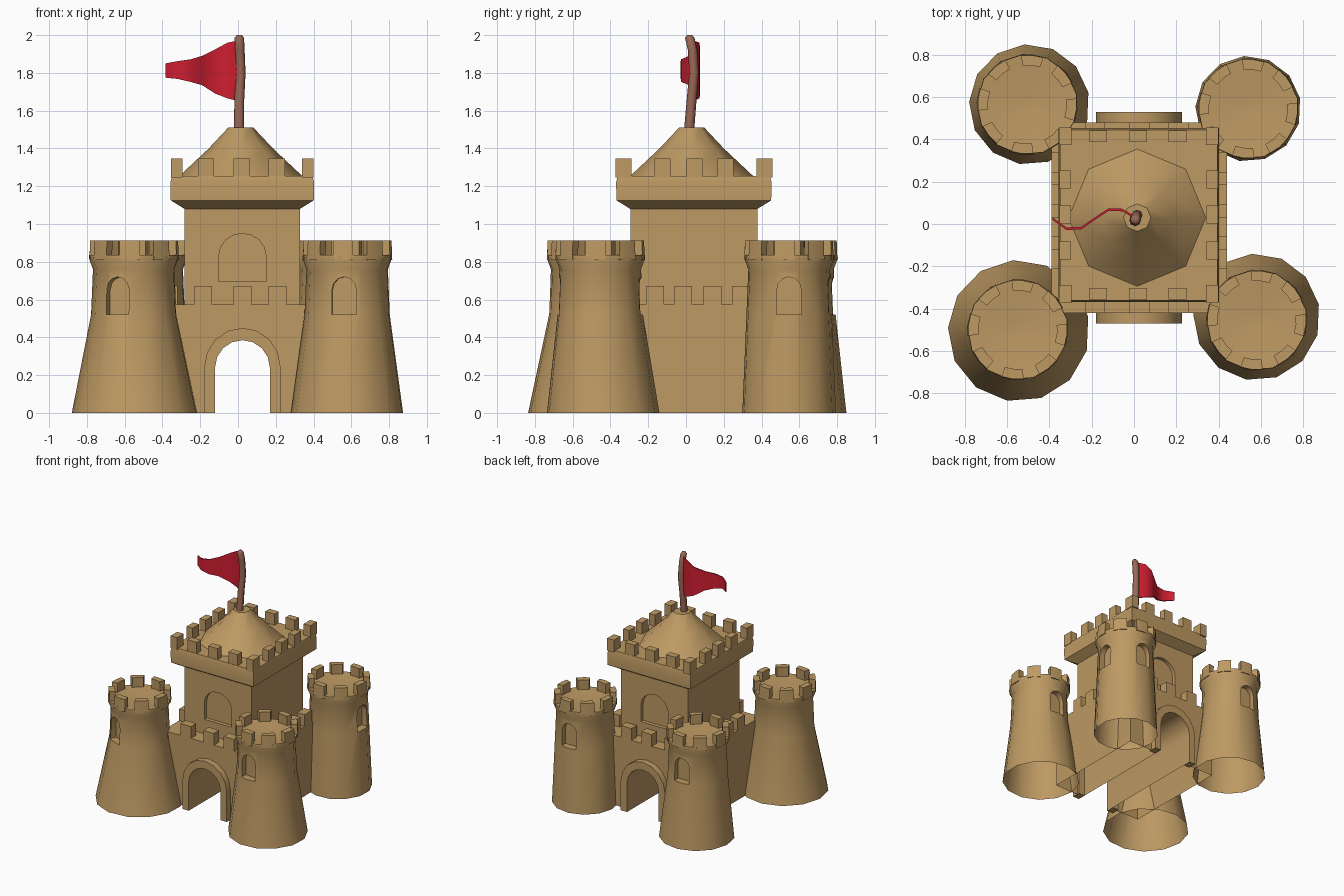
import bpy, bmesh, math
from mathutils import Vector

if "Cube" in bpy.data.objects:
    bpy.data.objects.remove(bpy.data.objects["Cube"])


def material(name, rgb):
    m = bpy.data.materials.new(name)
    m.diffuse_color = (*rgb, 1)
    m.use_nodes = True
    m.node_tree.nodes["Principled BSDF"].inputs["Base Color"].default_value = m.diffuse_color
    return m


SAND = material("sand", (0.51, 0.32, 0.125))
WOOD = material("pole_wood", (0.33, 0.14, 0.09))
RED = material("flag_red", (0.62, 0.013, 0.03))


def finish(name, bm, mat, angle=35):
    bmesh.ops.recalc_face_normals(bm, faces=bm.faces)
    me = bpy.data.meshes.new(name)
    bm.to_mesh(me)
    bm.free()
    ob = bpy.data.objects.new(name, me)
    bpy.context.collection.objects.link(ob)
    me.materials.append(mat)
    smooth(ob, angle)
    return ob


def smooth(ob, angle=35):
    bpy.ops.object.select_all(action='DESELECT')
    ob.select_set(True)
    bpy.context.view_layer.objects.active = ob
    bpy.ops.object.shade_smooth_by_angle(angle=math.radians(angle))


def loft(bm, rings, close=False):
    """Skin a list of point rings; cap the ends, or join last to first."""
    vs = [[bm.verts.new(p) for p in r] for r in rings]
    n = len(vs[0])
    pairs = list(zip(vs, vs[1:])) + ([(vs[-1], vs[0])] if close else [])
    for a, b in pairs:
        for i in range(n):
            j = (i + 1) % n
            bm.faces.new((a[i], a[j], b[j], b[i]))
    if not close:
        bm.faces.new(vs[0][::-1])
        bm.faces.new(vs[-1])


def circle(cx, cy, z, r, n, rot=0.0):
    return [(cx + r * math.cos(rot + math.tau * i / n),
             cy + r * math.sin(rot + math.tau * i / n), z) for i in range(n)]


def rect(x0, x1, y0, y1, z, grow=0.0):
    return [(x0 - grow, y0 - grow, z), (x1 + grow, y0 - grow, z),
            (x1 + grow, y1 + grow, z), (x0 - grow, y1 + grow, z)]


def box(bm, c, sx, sy, z0, z1):
    x, y = c
    loft(bm, [rect(x - sx / 2, x + sx / 2, y - sy / 2, y + sy / 2, z) for z in (z0, z1)])


def arch(w, bottom, spring, top, n=8):
    """Arch outline as (sideways, up) points."""
    pts = [(w / 2, bottom)]
    pts += [(w / 2 * math.cos(math.pi * i / n),
             spring + (top - spring) * math.sin(math.pi * i / n)) for i in range(n + 1)]
    return pts + [(-w / 2, bottom)]


def place(pts, origin, azimuth, d):
    """Stand an outline upright, d outward from origin along the azimuth."""
    a = math.radians(azimuth)
    out, side = Vector((math.cos(a), math.sin(a), 0)), Vector((-math.sin(a), math.cos(a), 0))
    o = Vector((*origin, 0))
    return [o + out * d + side * u + Vector((0, 0, z)) for u, z in pts]


def carve(ob, cuts):
    """Cut arch prisms (points, origin, azimuth, near, far), then open the underside."""
    bm = bmesh.new()
    for pts, o, az, d0, d1 in cuts:
        loft(bm, [place(pts, o, az, d0), place(pts, o, az, d1)])
    cutter = finish("cutter", bm, SAND)
    mod = ob.modifiers.new("cut", 'BOOLEAN')
    mod.operation, mod.solver, mod.object = 'DIFFERENCE', 'EXACT', cutter
    bpy.context.view_layer.objects.active = ob
    bpy.ops.object.modifier_apply(modifier="cut")
    bpy.data.objects.remove(cutter)
    bm = bmesh.new()
    bm.from_mesh(ob.data)
    low = [f for f in bm.faces if all(v.co.z < 0.001 for v in f.verts)]
    bmesh.ops.delete(bm, geom=low, context='FACES')
    bm.to_mesh(ob.data)
    bm.free()
    smooth(ob)


# Corner towers: base centre, base radius, top centre, window directions
TOWERS = {
    "front_left": ((-0.545, -0.505), 0.335, (-0.55, -0.50), (-114,)),
    "front_right": ((0.58, -0.44), 0.30, (0.58, -0.455), (-95, 90)),
    "back_left": ((-0.495, 0.565), 0.285, (-0.505, 0.565), (90,)),
    "back_right": ((0.54, 0.545), 0.25, (0.54, 0.545), (0, 90)),
}
for name, (base, r0, top, windows) in TOWERS.items():
    bm = bmesh.new()
    prof = [(0, r0), (0.52, 0.228), (0.76, 0.218), (0.82, 0.24),
            (0.835, 0.238), (0.832, 0.192), (0.815, 0.04)]
    rings = []
    for z, r in prof:
        t = min(z / 0.52, 1)
        c = [b + (e - b) * t for b, e in zip(base, top)]
        rings.append(circle(*c, z, r, 13, 0.2))
    loft(bm, rings)
    tower = finish(name + "_tower", bm, SAND)
    win = arch(0.13, 0.52, 0.65, 0.72, 6)
    carve(tower, [(win, top, az, 0.165, 0.4) for az in windows])
    # curved battlement blocks
    bm = bmesh.new()
    for k in range(8):
        mid = math.radians(45 * k - 6)
        angs = [mid + math.radians(d) for d in (-13, 0, 13)]
        plan = [(0.238, a) for a in angs] + [(0.19, a) for a in angs[::-1]]
        loft(bm, [[(top[0] + (r - s) * math.cos(a), top[1] + (r - s) * math.sin(a), z)
                   for r, a in plan] for z, s in ((0.81, 0), (0.912, 0.004))])
    finish(name + "_tower_battlements", bm, SAND)

# Gatehouse body with a tunnel running front to back
CX = 0.0235
bm = bmesh.new()
loft(bm, [rect(-0.39, 0.44, -0.42, 0.48, z) for z in (0, 0.575)])
body = finish("gatehouse", bm, SAND)
carve(body, [(arch(0.29, -0.1, 0.24, 0.385), (CX, 0), -90, -1, 1)])

# Raised arch frames around both gates
for name, az, near, far in (("front", -90, 0.40, 0.47), ("back", 90, 0.46, 0.53)):
    bm = bmesh.new()
    outer, inner = arch(0.405, 0, 0.24, 0.45), arch(0.29, 0, 0.24, 0.385)
    o = (CX, 0)
    loops = [place(p, o, az, d) for p, d in
             ((outer, near), (outer, far), (inner, far), (inner, near))]
    loft(bm, [list(s) for s in zip(*loops)])
    finish(name + "_gate_frame", bm, SAND)

# Gatehouse battlements
bm = bmesh.new()
for y in (-0.385, 0.445):
    for x in (-0.185, 0.025, 0.21):
        box(bm, (x, y), 0.095, 0.07, 0.56, 0.672)
for x in (-0.355, 0.405):
    for y in (-0.165, -0.015, 0.14, 0.29):
        box(bm, (x, y), 0.07, 0.095, 0.56, 0.672)
finish("gatehouse_battlements", bm, SAND)

# Keep with flared parapet and blind windows front and back
bm = bmesh.new()
K = (-0.283, 0.328, -0.295, 0.378)
loft(bm, [rect(*K, z, g) for z, g in
          ((0.56, 0), (1.08, 0), (1.125, 0.073), (1.22, 0.075), (1.255, 0.066))])
keep = finish("keep", bm, SAND)
win = arch(0.25, 0.695, 0.83, 0.95)
carve(keep, [(win, (CX, -0.295), -90, -0.03, 0.04), (win, (CX, 0.378), 90, -0.03, 0.04)])

# Keep battlements, five to a side
bm = bmesh.new()
XS, YS = (-0.325, -0.17, 0.02, 0.205, 0.37), (-0.33, -0.125, 0.045, 0.21, 0.415)
for y in (YS[0], YS[-1]):
    for x in XS:
        corner = x in (XS[0], XS[-1])
        box(bm, (x, y), 0.06 if corner else 0.085, 0.085 if corner else 0.055, 1.245, 1.347)
for x in (XS[0], XS[-1]):
    for y in YS[1:-1]:
        box(bm, (x, y), 0.055, 0.085, 1.245, 1.347)
finish("keep_battlements", bm, SAND)

# Faceted roof mound
bm = bmesh.new()
loft(bm, [circle(0.015, 0.03, z, r, 8, math.pi / 4)
          for z, r in ((1.245, 0.335), (1.40, 0.17), (1.512, 0.065))])
finish("keep_roof", bm, SAND, 40)

# Slightly bent flag pole with a rounded tip
bm = bmesh.new()
path = [(0.005, 0.015, 1.48, 0.027), (0.007, 0.03, 1.66, 0.026), (0.015, 0.042, 1.8, 0.025),
        (0.01, 0.035, 1.92, 0.025), (0.007, 0.02, 1.985, 0.025), (0.007, 0.019, 2.0, 0.014)]
loft(bm, [circle(x, y, z, r, 8) for x, y, z, r in path])
finish("flag_pole", bm, WOOD, 60)

# Waving pennant: x, y, bottom, top
bm = bmesh.new()
flag = [(0.005, 0.03, 1.65, 1.972), (-0.055, 0.066, 1.665, 1.96), (-0.12, 0.068, 1.69, 1.925),
        (-0.19, 0.022, 1.735, 1.89), (-0.25, -0.02, 1.752, 1.872),
        (-0.32, -0.022, 1.768, 1.862), (-0.385, 0.025, 1.775, 1.85)]
h = 0.006
loft(bm, [[(x, y - h, b), (x, y + h, b), (x, y + h, t), (x, y - h, t)] for x, y, b, t in flag])
finish("flag", bm, RED, 50)
